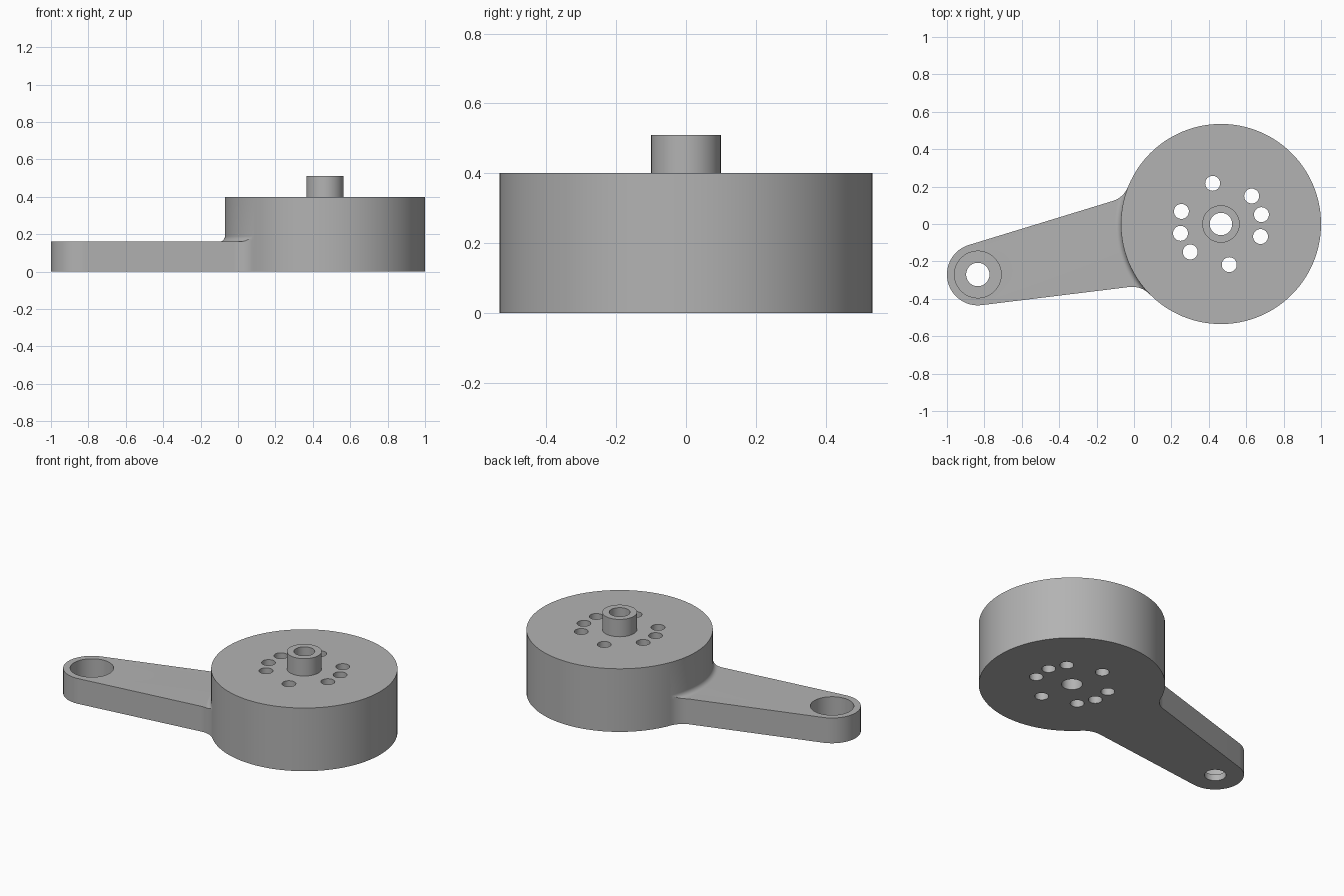
import bpy, bmesh, math
from mathutils import Vector

if "Cube" in bpy.data.objects:
    bpy.data.objects.remove(bpy.data.objects["Cube"])

HUB, HUB_R, HUB_H = Vector((0.465, 0)), 0.535, 0.4
TIP, TIP_R, ARM_H = Vector((-0.835, -0.27)), 0.165, 0.16
CORNER_R, ROOT_R = 0.13, 0.03

grey = bpy.data.materials.new("plain grey")
grey.use_nodes = True
grey.diffuse_color = (0.45, 0.45, 0.45, 1)
grey.node_tree.nodes["Principled BSDF"].inputs["Base Color"].default_value = grey.diffuse_color


def polar(centre, radius, angle):
    return centre + radius * Vector((math.cos(angle), math.sin(angle)))


def arc(centre, radius, start, end, steps):
    return [polar(centre, radius, start + (end - start) * i / steps) for i in range(steps + 1)]


def finish(name, bm):
    bmesh.ops.recalc_face_normals(bm, faces=bm.faces)
    mesh = bpy.data.meshes.new(name)
    bm.to_mesh(mesh)
    bm.free()
    mesh.materials.append(grey)
    obj = bpy.data.objects.new(name, mesh)
    bpy.context.collection.objects.link(obj)
    return obj


def prism(name, outline, low, high):
    bm = bmesh.new()
    face = bm.faces.new([bm.verts.new((p.x, p.y, low)) for p in outline])
    moved = bmesh.ops.extrude_face_region(bm, geom=[face])["geom"]
    verts = [v for v in moved if isinstance(v, bmesh.types.BMVert)]
    bmesh.ops.translate(bm, verts=verts, vec=(0, 0, high - low))
    return finish(name, bm)


def cylinder(name, centre, radius, low, high, steps=48):
    return prism(name, arc(centre, radius, 0, math.tau, steps)[:-1], low, high)


def combine(target, other, operation):
    mod = target.modifiers.new(operation, 'BOOLEAN')
    mod.operation, mod.object, mod.solver = operation, other, 'EXACT'
    bpy.context.view_layer.objects.active = target
    bpy.ops.object.modifier_apply(modifier=mod.name)
    bpy.data.objects.remove(other)


def corner(normal_angle, along):
    """Rounded inside corner from a tangent edge of the arm to the hub."""
    normal = polar(Vector((0, 0)), 1, normal_angle)
    start = TIP + normal * (TIP_R + CORNER_R)
    offset = start - HUB
    b, c = offset.dot(along), offset.length_squared - (HUB_R + CORNER_R) ** 2
    centre = start + along * (-b - math.sqrt(b * b - c))
    first = normal_angle + math.pi
    to_hub = HUB - centre
    turn = math.atan2(to_hub.y, to_hub.x) - first
    turn = (turn + math.pi) % math.tau - math.pi
    return arc(centre, CORNER_R, first, first + turn, 16)


# Arm outline: rounded tip, two straight edges and blended corners at the hub
upper, lower = math.radians(107), math.radians(277)
upper_corner = corner(upper, polar(Vector((0, 0)), 1, upper - math.pi / 2))
lower_corner = corner(lower, polar(Vector((0, 0)), 1, lower + math.pi / 2))
outline = arc(TIP, TIP_R, upper, lower, 40) + lower_corner + [HUB.copy()] + upper_corner[::-1]
body = prism("motor_bracket", outline, 0, ARM_H)

# Concave blend where the arm top meets the hub wall
bm = bmesh.new()
section = [Vector((HUB_R - 0.05, ARM_H - 0.02)), Vector((HUB_R + ROOT_R, ARM_H - 0.02))]
section += arc(Vector((HUB_R + ROOT_R, ARM_H + ROOT_R)), ROOT_R, -math.pi / 2, -math.pi, 8)
section.append(Vector((HUB_R - 0.05, ARM_H + ROOT_R)))
rings = []
for i in range(128):
    direction = polar(Vector((0, 0)), 1, math.tau * i / 128)
    rings.append([bm.verts.new((*(HUB + direction * p.x), p.y)) for p in section])
for i, ring in enumerate(rings):
    after = rings[(i + 1) % len(rings)]
    for j in range(len(section)):
        k = (j + 1) % len(section)
        bm.faces.new((ring[j], ring[k], after[k], after[j]))
blend = finish("root_blend", bm)
combine(blend, prism("blend_limit", outline, 0.05, 0.3), 'INTERSECT')
combine(body, blend, 'UNION')

# Round hub and its central collar
combine(body, cylinder("hub", HUB, HUB_R, 0, HUB_H, 128), 'UNION')
combine(body, cylinder("collar", HUB, 0.1, HUB_H - 0.1, 0.51), 'UNION')

# Shaft bore, mounting holes in opposite pairs, and the counterbored tip hole
combine(body, cylinder("shaft_bore", HUB, 0.06, -0.1, 0.6), 'DIFFERENCE')
for degrees in (13, 42.3, 101.5, 162.4):
    for side in (0, 180):
        spot = polar(HUB, 0.222, math.radians(degrees + side))
        combine(body, cylinder("mount_hole", spot, 0.04, -0.1, 0.6, 32), 'DIFFERENCE')
combine(body, cylinder("tip_hole", TIP, 0.0625, -0.1, 0.3), 'DIFFERENCE')
combine(body, cylinder("tip_counterbore", TIP, 0.125, 0.04, 0.3), 'DIFFERENCE')

bpy.ops.object.select_all(action='DESELECT')
body.select_set(True)
bpy.context.view_layer.objects.active = body
bpy.ops.object.shade_smooth_by_angle(angle=math.radians(30))
